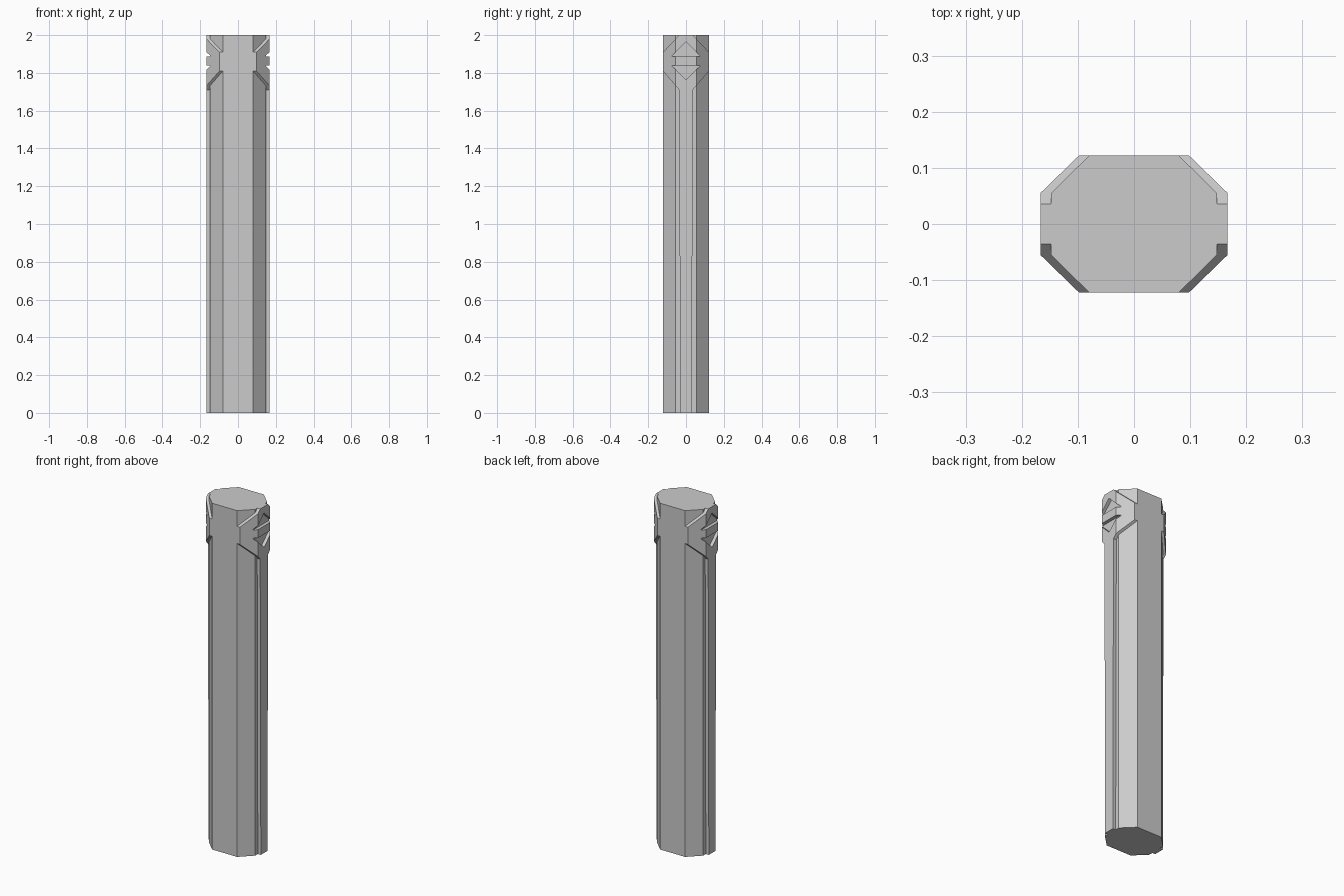
import bpy, bmesh
from mathutils import Vector

default = bpy.data.objects.get("Cube")
if default:
    bpy.data.objects.remove(default, do_unlink=True)

stone = bpy.data.materials.new("light_grey_stone")
stone.use_nodes = True
grey = (0.6, 0.6, 0.6, 1)
stone.diffuse_color = grey
stone.node_tree.nodes["Principled BSDF"].inputs["Base Color"].default_value = grey


def prism(name, points, push):
    """Extrude a closed polygon along a vector."""
    bm = bmesh.new()
    face = bm.faces.new([bm.verts.new(p) for p in points])
    ext = bmesh.ops.extrude_face_region(bm, geom=[face])
    moved = [v for v in ext["geom"] if isinstance(v, bmesh.types.BMVert)]
    bmesh.ops.translate(bm, vec=Vector(push), verts=moved)
    bmesh.ops.recalc_face_normals(bm, faces=bm.faces)
    mesh = bpy.data.meshes.new(name)
    bm.to_mesh(mesh)
    bm.free()
    mesh.materials.append(stone)
    ob = bpy.data.objects.new(name, mesh)
    bpy.context.collection.objects.link(ob)
    return ob


def combine(ob, tool, operation):
    """Boolean with a tool object, then discard the tool."""
    mod = ob.modifiers.new("join", "BOOLEAN")
    mod.operation, mod.solver, mod.object = operation, "EXACT", tool
    bpy.context.view_layer.update()
    graph = bpy.context.evaluated_depsgraph_get()
    mesh = bpy.data.meshes.new_from_object(ob.evaluated_get(graph))
    ob.modifiers.clear()
    ob.data = mesh
    bpy.data.objects.remove(tool, do_unlink=True)


def octagon(flat_x, side_x):
    """Eight-sided plan, symmetric in x and y."""
    quarter = [(side_x, SIDE_Y), (flat_x, FRONT_Y)]
    half = quarter + [(-x, y) for x, y in reversed(quarter)]
    return [(x, y, 0) for x, y in half + [(-x, -y) for x, y in half]]


HEIGHT, FRONT_Y, SIDE_Y = 2.0, 0.122, 0.055
CORE_X, OUTER_X, RIB_Y = 0.148, 0.167, 0.036

# Plain eight-sided shaft
column = prism("column", octagon(0.08, CORE_X), (0, 0, HEIGHT))

# Raised collar flowing down into a narrow side rib
collar = prism("collar", octagon(0.098, OUTER_X), (0, 0, HEIGHT))
right_edge = [(0.03, -0.1), (RIB_Y, 1.71), (0.167, 1.862), (RIB_Y, 2.0), (RIB_Y, 2.1)]
outline = right_edge + [(-y, z) for y, z in reversed(right_edge)]
band = prism("band", [(-0.3, y, z) for y, z in outline], (0.6, 0, 0))
combine(collar, band, "INTERSECT")

# Paired triangular recesses on each side of the collar
for side in (-1, 1):
    for base, tip in ((1.888, 1.964), (1.84, 1.764)):
        triangle = [(-0.078, base), (0.078, base), (0, tip)]
        cutter = prism("recess", [(side * CORE_X, y, z) for y, z in triangle],
                       (side * 0.1, 0, 0))
        combine(collar, cutter, "DIFFERENCE")

combine(column, collar, "UNION")
